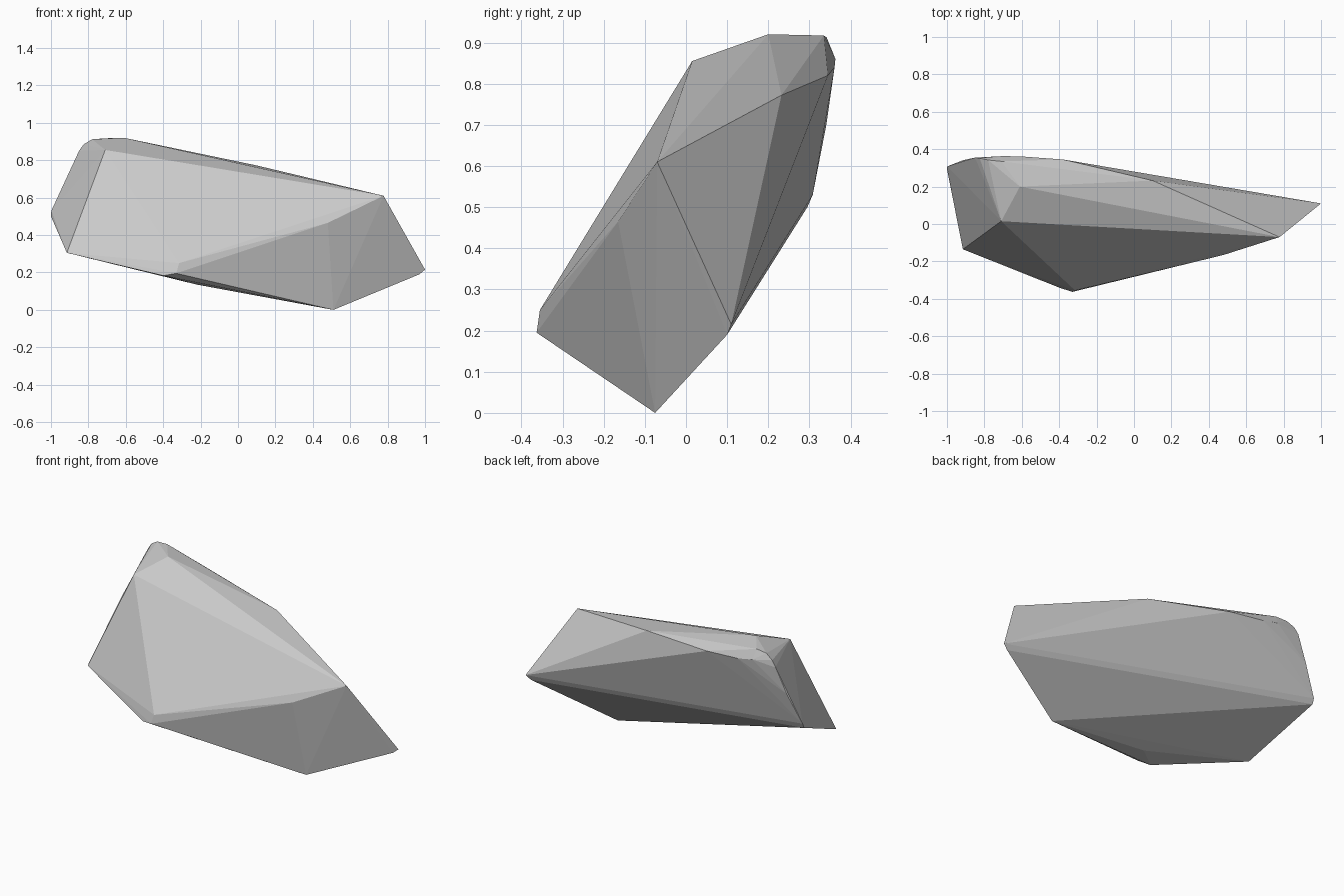
import bpy, bmesh

# Corner points of the faceted boulder
front_rim = [(-0.915, -0.135, 0.305), (-0.40, -0.34, 0.183), (-0.33, -0.363, 0.195),
             (-0.315, -0.355, 0.25), (0.48, -0.165, 0.465), (-0.71, 0.015, 0.855)]
right_tip = [(0.778, -0.07, 0.61), (1.0, 0.11, 0.215), (0.97, 0.10, 0.19), (0.51, -0.075, 0.0)]
top_back = [(-0.61, 0.20, 0.92), (-0.71, 0.335, 0.917), (-0.78, 0.342, 0.912),
            (-0.825, 0.352, 0.885), (-0.85, 0.355, 0.85), (-0.70, 0.363, 0.86),
            (-0.60, 0.361, 0.84), (-0.38, 0.345, 0.82), (0.10, 0.232, 0.772)]
left_back = [(-1.0, 0.295, 0.50), (-0.998, 0.308, 0.53), (-0.915, 0.341, 0.70)]
underside = [(-0.22, -0.18, 0.135)]

# Wrap the corners in a convex, flat-faced skin
bm = bmesh.new()
for p in front_rim + right_tip + top_back + left_back + underside:
    bm.verts.new(p)
hull = bmesh.ops.convex_hull(bm, input=bm.verts[:])
loose = [v for v in bm.verts if not v.link_faces]
bmesh.ops.delete(bm, geom=loose, context='VERTS')
bmesh.ops.recalc_face_normals(bm, faces=bm.faces[:])

mesh = bpy.data.meshes.new("boulder")
bm.to_mesh(mesh)
bm.free()
boulder = bpy.data.objects.new("boulder", mesh)
bpy.context.collection.objects.link(boulder)
